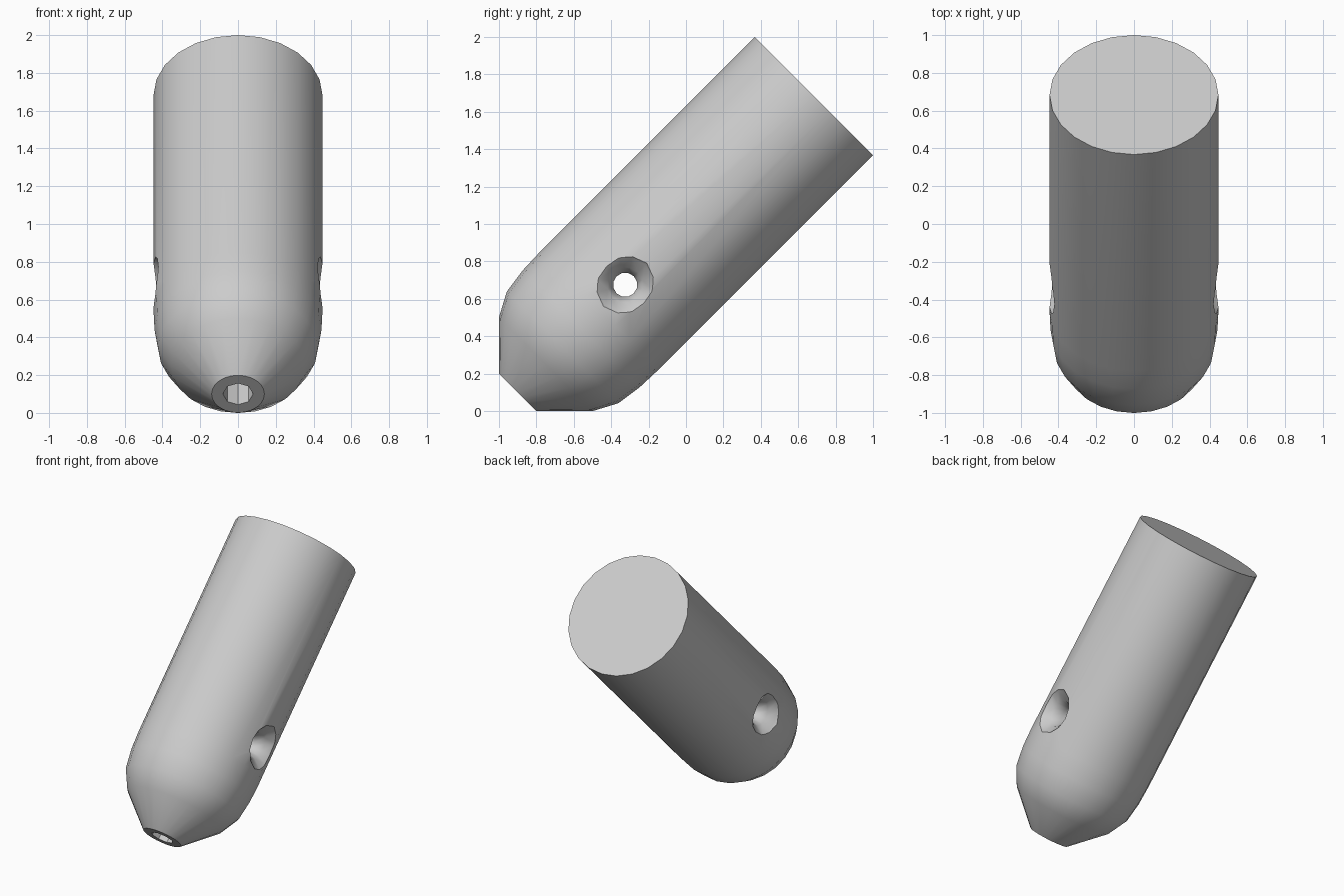
import bpy, bmesh
from math import radians, pi, cos, sin
from mathutils import Matrix, Vector

if "Cube" in bpy.data.objects:
    bpy.data.objects.remove(bpy.data.objects["Cube"])

# Frame of the leaning body: local z runs from the tip to the flat end
LEAN = Matrix.Translation((0, -0.9, 0.1)) @ Matrix.Rotation(radians(-45), 4, 'X')


def revolve(name, profile, sides, matrix):
    """Closed solid from (radius, height) points spun round local z."""
    bm = bmesh.new()
    rings = [[bm.verts.new((r * cos(2 * pi * i / sides), r * sin(2 * pi * i / sides), h))
              for i in range(sides)] for r, h in profile]
    for a, b in zip(rings, rings[1:]):
        for i in range(sides):
            j = (i + 1) % sides
            bm.faces.new((a[i], a[j], b[j], b[i]))
    bm.faces.new(rings[0][::-1])
    bm.faces.new(rings[-1])
    mesh = bpy.data.meshes.new(name)
    bm.to_mesh(mesh)
    bm.free()
    obj = bpy.data.objects.new(name, mesh)
    bpy.context.collection.objects.link(obj)
    obj.matrix_world = matrix
    return obj


# Rounded-nose cylinder
body = revolve("body", [(0.14, 0), (0.354, 0.212), (0.422, 0.34), (0.442, 0.48), (0.447, 0.62),
                        (0.447, 2.24)], 24, LEAN)

# Cord channel: cross hole with funnel mouths, and a bore up from the tip
mouth = [(0.19, 0.48), (0.15, 0.43), (0.095, 0.385), (0.065, 0.32)]
cross_profile = [(r, -h) for r, h in mouth] + mouth[::-1]
cross_hole = revolve("cross_hole_cutter", cross_profile, 12,
                     LEAN @ Matrix.Translation((0, 0, 0.813)) @ Matrix.Rotation(radians(90), 4, 'Y'))
tip_bore = revolve("tip_bore_cutter", [(0.08, -0.1), (0.08, 0.815)], 8, LEAN)

bpy.context.view_layer.objects.active = body
body.select_set(True)
for cutter in (cross_hole, tip_bore):
    cutter.hide_render = True
    mod = body.modifiers.new(cutter.name, 'BOOLEAN')
    mod.operation = 'DIFFERENCE'
    mod.solver = 'EXACT'
    mod.object = cutter
    bpy.ops.object.modifier_apply(modifier=mod.name)
    bpy.data.objects.remove(cutter)

# Smooth shading with crisp ends
bpy.ops.object.shade_smooth_by_angle(angle=radians(42))
